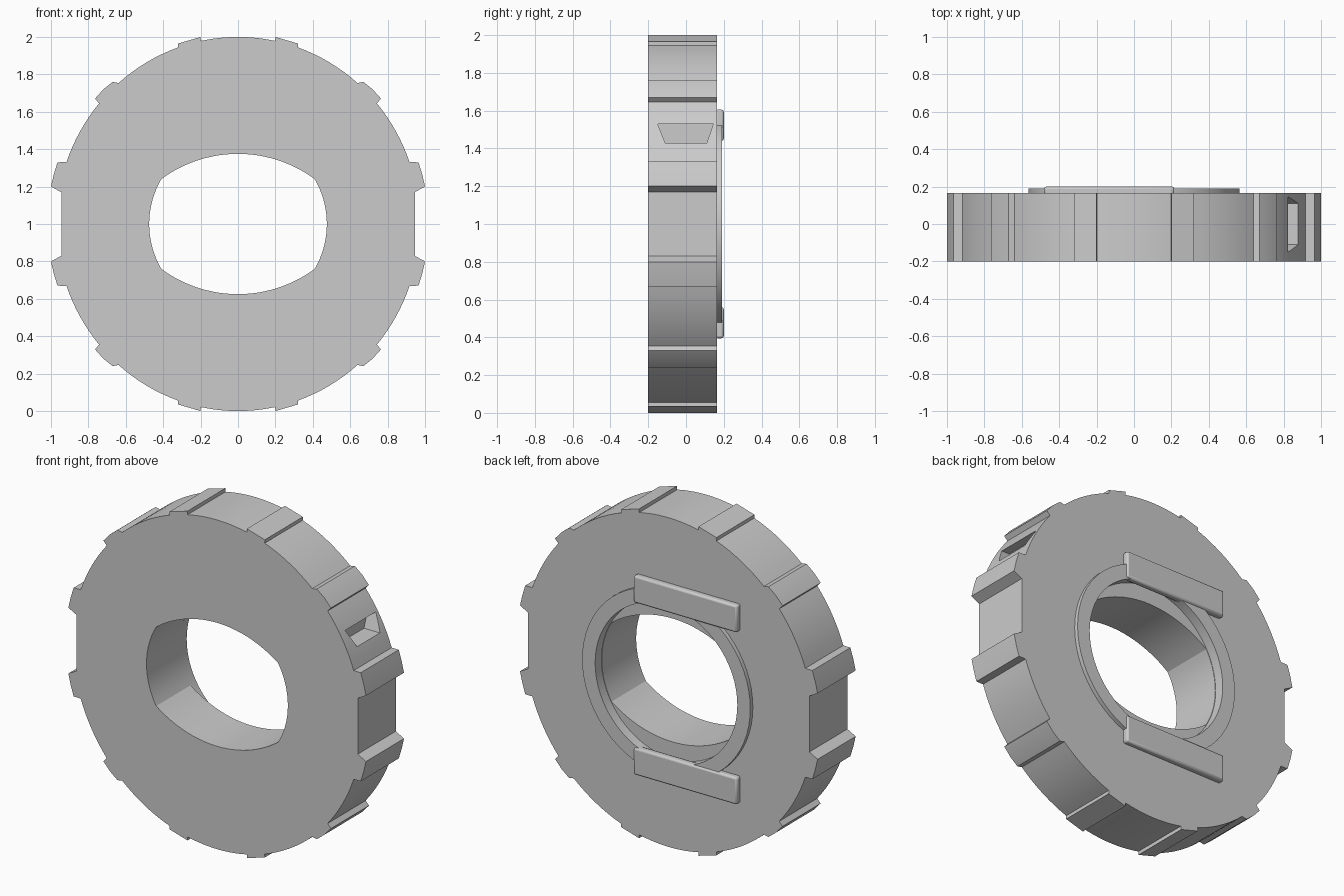
import bpy, bmesh
from math import sin, cos, pi, radians, asin, sqrt

if "Cube" in bpy.data.objects:
    bpy.data.objects.remove(bpy.data.objects["Cube"])


def prism(name, outline, y0, y1):
    """Extrude an x-z outline (relative to the wheel centre) from y0 to y1."""
    bm = bmesh.new()
    face = bm.faces.new([bm.verts.new((x, y0, z)) for x, z in outline])
    ext = bmesh.ops.extrude_face_region(bm, geom=[face])
    moved = [v for v in ext["geom"] if isinstance(v, bmesh.types.BMVert)]
    bmesh.ops.translate(bm, verts=moved, vec=(0, y1 - y0, 0))
    bmesh.ops.recalc_face_normals(bm, faces=bm.faces[:])
    me = bpy.data.meshes.new(name)
    bm.to_mesh(me)
    bm.free()
    ob = bpy.data.objects.new(name, me)
    bpy.context.collection.objects.link(ob)
    ob.location.z = 1
    return ob


def activate(ob):
    bpy.ops.object.select_all(action='DESELECT')
    ob.select_set(True)
    bpy.context.view_layer.objects.active = ob


def cut(ob, cutter):
    cutter.hide_render = True
    activate(ob)
    mod = ob.modifiers.new("cut", 'BOOLEAN')
    mod.operation, mod.solver, mod.object = 'DIFFERENCE', 'EXACT', cutter
    bpy.ops.object.modifier_apply(modifier=mod.name)
    bpy.data.objects.remove(cutter)


def smooth(ob, angle=15):
    activate(ob)
    bpy.ops.object.shade_smooth_by_angle(angle=radians(angle))


def mirror4(quarter):
    """Mirror a first-quadrant outline (from +x to +z) all the way round."""
    half = quarter + [(-x, z) for x, z in reversed(quarter) if x > 1e-6]
    return half + [(-x, -z) for x, z in half if z > 1e-6]


def rim(a, b, n=8):
    """Arc on the slightly oval tread, angles in degrees."""
    return [(0.972 * cos(radians(a + (b - a) * i / n)),
             1.0 * sin(radians(a + (b - a) * i / n))) for i in range(n + 1)]


def circle(r, n=64):
    return [(r * cos(2 * pi * i / n), r * sin(2 * pi * i / n)) for i in range(n)]


# Toothed wheel: flat sides, side teeth, diagonal teeth, top and bottom teeth
quarter = [(0.945, 0.17), (1.0, 0.2), (0.985, 0.265), (0.965, 0.33)]
quarter += rim(19.3, 40.2)
quarter += [(0.765, 0.67), (0.72, 0.72), (0.67, 0.76)]
quarter += rim(48.9, 70.8)
quarter += [(0.32, 0.965), (0.2, 1.0)]
quarter += rim(78.2, 90, 5)
quarter[-1] = (0, 1.0)
wheel = prism("toothed_wheel", mirror4(quarter), -0.2, 0.165)

# Through-hole: round sides with flatter top and bottom arcs
a0 = asin(0.24 / 0.475)
hole = [(0.475 * cos(a0 * i / 8), 0.475 * sin(a0 * i / 8)) for i in range(9)]
R = 0.69
xs = [hole[-1][0] * (1 - i / 12) for i in range(1, 13)]
hole += [(x, sqrt(R * R - x * x) - R + 0.375) for x in xs]
cut(wheel, prism("hole_cutter", mirror4(hole), -0.4, 0.4))

# Shallow round recess behind the oval hole
cut(wheel, prism("recess_cutter", circle(0.478), 0.13, 0.4))

# Tapered pocket in the upper right of the rim
pocket = prism("pocket_cutter", [(-0.11, 0.43), (0.11, 0.43), (0.145, 0.53), (-0.15, 0.53)],
               -1.1, -0.77)
pocket.rotation_euler.z = pi / 2
cut(wheel, pocket)
smooth(wheel)

# Raised collar round the hole on the back
collar = prism("back_collar", circle(0.565), 0.16, 0.19)
cut(collar, prism("collar_cutter", circle(0.478), 0, 0.4))
smooth(collar)

# Two offset guide bars on the back
for name, s in (("upper_bar", 1), ("lower_bar", -1)):
    bar = prism(name, [(-0.48, s * 0.44), (0.215, s * 0.44),
                       (0.215, s * 0.605), (-0.48, s * 0.605)], 0.155, 0.2)
    bev = bar.modifiers.new("bevel", 'BEVEL')
    bev.width, bev.segments = 0.012, 2
    smooth(bar, 30)
